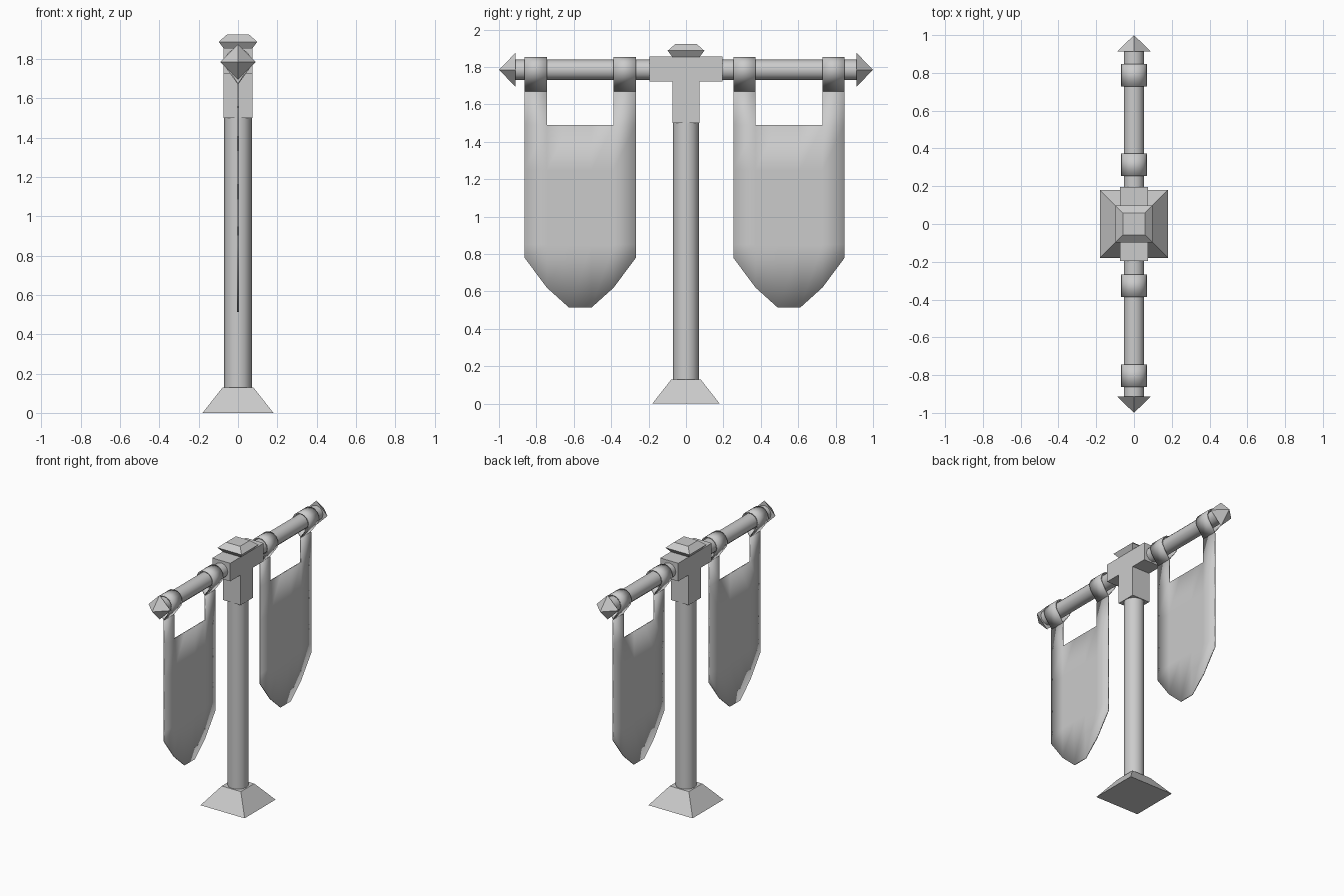
import bpy, bmesh, math
from mathutils import Matrix, Vector

if "Cube" in bpy.data.objects:
    bpy.data.objects.remove(bpy.data.objects["Cube"])

grey = bpy.data.materials.new("plain_grey")
grey.use_nodes = True
colour = (0.6, 0.6, 0.6, 1)
grey.diffuse_color = colour
grey.node_tree.nodes["Principled BSDF"].inputs["Base Color"].default_value = colour

ROD_Z = 1.785


def finish(name, bm, smooth=None):
    bmesh.ops.recalc_face_normals(bm, faces=bm.faces[:])
    mesh = bpy.data.meshes.new(name)
    bm.to_mesh(mesh)
    bm.free()
    mesh.materials.append(grey)
    ob = bpy.data.objects.new(name, mesh)
    bpy.context.collection.objects.link(ob)
    if smooth is not None:
        bpy.ops.object.select_all(action="DESELECT")
        ob.select_set(True)
        bpy.context.view_layer.objects.active = ob
        bpy.ops.object.shade_smooth_by_angle(angle=math.radians(smooth))
    return ob


def square_stack(name, levels):
    """Stack of square sections given as (height, half width)."""
    bm = bmesh.new()
    rings = [[bm.verts.new((sx * h, sy * h, z))
              for sx, sy in ((-1, -1), (1, -1), (1, 1), (-1, 1))] for z, h in levels]
    for a, b in zip(rings, rings[1:]):
        for i in range(4):
            j = (i + 1) % 4
            bm.faces.new((a[i], a[j], b[j], b[i]))
    bm.faces.new(rings[0])
    bm.faces.new(rings[-1])
    return finish(name, bm)


def cylinder(name, radius, length, matrix):
    bm = bmesh.new()
    bmesh.ops.create_cone(bm, cap_ends=True, segments=12, radius1=radius,
                          radius2=radius, depth=length, matrix=matrix)
    return finish(name, bm, 40)


def thicken(ob, amount, offset):
    mod = ob.modifiers.new("thickness", "SOLIDIFY")
    mod.thickness = amount
    mod.offset = offset


# Stand
square_stack("base", [(0, 0.18), (0.13, 0.078)])
cylinder("pole", 0.07, 1.4, Matrix.Translation((0, 0, 0.81)))
square_stack("cap", [(1.85, 0.07), (1.887, 0.098), (1.923, 0.057)])

# T-shaped joint, a profile extruded across x
bm = bmesh.new()
half = [(0.073, 1.5), (0.073, 1.722), (0.195, 1.722), (0.195, 1.855)]
outline = half + [(-y, z) for y, z in reversed(half)]
face = bm.faces.new([bm.verts.new((-0.073, y, z)) for y, z in outline])
ext = bmesh.ops.extrude_face_region(bm, geom=[face])
bmesh.ops.translate(bm, vec=(0.146, 0, 0),
                    verts=[g for g in ext["geom"] if isinstance(g, bmesh.types.BMVert)])
finish("joint_block", bm)

# Crossbar with pointed ends
cylinder("crossbar", 0.054, 1.84,
         Matrix.Translation((0, 0, ROD_Z)) @ Matrix.Rotation(math.pi / 2, 4, "X"))
for side, label in ((-1, "front"), (1, "back")):
    bm = bmesh.new()
    ring = [bm.verts.new((0.09 * x, side * 0.912, ROD_Z + 0.09 * z))
            for x, z in ((1, 0), (0, 1), (-1, 0), (0, -1))]
    tip = bm.verts.new((0, side, ROD_Z))
    bm.faces.new(ring)
    for i in range(4):
        bm.faces.new((ring[i], ring[(i + 1) % 4], tip))
    finish(label + "_spike", bm)

# Banners: five columns of cloth, the outer two rising as straps
STRIP = 0.119
PINCH = 1.67
bottoms = [0.78, 0.62, 0.513, 0.513, 0.62, 0.78]
shared_rows = [0.85, 1.0, 1.25, 1.49]

for start, label in ((-0.863, "front"), (0.253, "back")):
    bm = bmesh.new()
    columns = []
    for i, low in enumerate(bottoms):
        rows = [low] + shared_rows + ([PINCH] if i in (0, 1, 4, 5) else [])
        columns.append([bm.verts.new((0, start + i * STRIP, z)) for z in rows])
    for i in range(5):
        a, b = columns[i], columns[i + 1]
        for k in range(5 if i in (0, 4) else 4):
            bm.faces.new((a[k], b[k], b[k + 1], a[k + 1]))
    thicken(finish(label + "_banner", bm, 180), 0.008, 0)

    # Loops that wrap the crossbar and pinch into the cloth
    for k, place in ((0, "outer"), (4, "inner")):
        bm = bmesh.new()
        arc = [math.radians(-30 + 24 * n) for n in range(11)]
        profile = [(0.068 * math.cos(t), ROD_Z + 0.068 * math.sin(t)) for t in arc]
        profile.append((0, PINCH))
        y = start + k * STRIP
        pairs = [[bm.verts.new((x, yy, z)) for yy in (y, y + STRIP)] for x, z in profile]
        for i, p in enumerate(pairs):
            q = pairs[(i + 1) % len(pairs)]
            bm.faces.new((p[0], p[1], q[1], q[0]))
        thicken(finish(f"{label}_{place}_loop", bm, 50), 0.008, -1)
